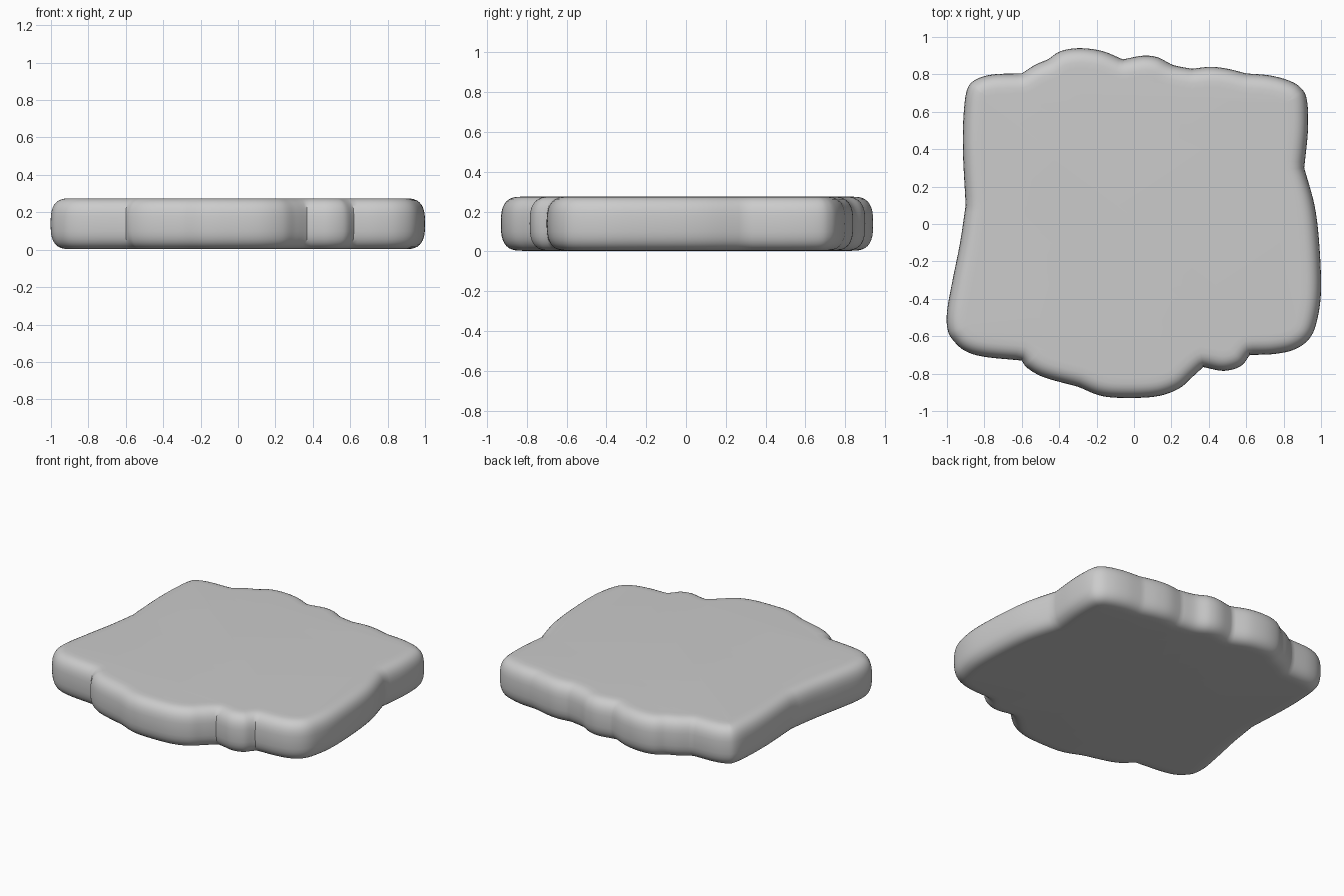
import bpy, bmesh, math
from mathutils import Vector

if "Cube" in bpy.data.objects:
    bpy.data.objects.remove(bpy.data.objects["Cube"])

# Slab outline, counter-clockwise; each row is one smooth lobe ending at a notch
LOBES = [
    [(-.57, -.77), (-.48, -.82), (-.30, -.87)],
    [(-.17, -.92), (-.02, -.93), (.13, -.92), (.24, -.88), (.31, -.82), (.37, -.765)],
    [(.48, -.785), (.57, -.76), (.62, -.70)],
    [(.75, -.695), (.86, -.67), (.94, -.61), (.98, -.51), (1.0, -.35), (.99, -.1), (.965, .1), (.91, .30)],
    [(.93, .5), (.925, .66), (.89, .73), (.82, .77), (.72, .795), (.60, .805)],
    [(.5, .83), (.41, .84), (.31, .83)],
    [(.21, .85), (.13, .89), (.05, .90), (-.06, .88)],
    [(-.17, .925), (-.29, .94), (-.39, .925), (-.46, .88)],
    [(-.53, .85), (-.60, .805)],
    [(-.75, .80), (-.84, .775), (-.89, .725), (-.91, .6), (-.915, .4), (-.90, .1)],
    [(-.93, -.1), (-.97, -.3), (-1.0, -.47), (-.995, -.57), (-.96, -.63), (-.9, -.68), (-.8, -.71), (-.60, -.73)],
]
Z_LOW, Z_HIGH, ROUND = 0.003, 0.275, 0.11


def smooth_path(pts, steps=6):
    """Catmull-Rom samples through pts, leaving out the first point."""
    p = [2 * pts[0] - pts[1]] + pts + [2 * pts[-1] - pts[-2]]
    out = []
    for a, b, c, d in zip(p, p[1:], p[2:], p[3:]):
        for k in range(1, steps + 1):
            t = k / steps
            out.append(0.5 * (2 * b + (c - a) * t + (2 * a - 5 * b + 4 * c - d) * t * t
                              + (3 * b - a - 3 * c + d) * t ** 3))
    return out


outline = []
start = Vector(LOBES[-1][-1])
for lobe in LOBES:
    pts = [start] + [Vector(q) for q in lobe]
    outline += smooth_path(pts)
    start = pts[-1]

# Inward directions, averaged over neighbours so the inset rings stay clean
n = len(outline)
inward = []
for i in range(n):
    t = Vector((0, 0))
    for w in range(1, 5):
        t += outline[(i + w) % n] - outline[i - w]
    inward.append(Vector((-t.y, t.x)).normalized())

# Rounded edge profile: (inset, height) from bottom to top
half = (Z_HIGH - Z_LOW) / 2
profile = []
for k in range(-9, 10):
    a = k / 9 * math.pi / 2
    side = max(math.cos(a), 0) ** (2 / 2.9)
    rise = math.copysign(abs(math.sin(a)) ** (2 / 2.9), a)
    profile.append((ROUND * (1 - side), Z_LOW + half + half * rise))

# Loft the rings and cap both faces
bm = bmesh.new()
rings = [[bm.verts.new((*(p + d * inset), z)) for p, d in zip(outline, inward)]
         for inset, z in profile]
for low, high in zip(rings, rings[1:]):
    for i in range(n):
        j = (i + 1) % n
        bm.faces.new((low[i], low[j], high[j], high[i]))
bm.faces.new(rings[-1])
bm.faces.new(rings[0][::-1])
mesh = bpy.data.meshes.new("lobed_slab")
bm.to_mesh(mesh)
bm.free()
slab = bpy.data.objects.new("lobed_slab", mesh)
bpy.context.collection.objects.link(slab)
bpy.context.view_layer.objects.active = slab
slab.select_set(True)
bpy.ops.object.shade_smooth_by_angle(angle=math.radians(35))
